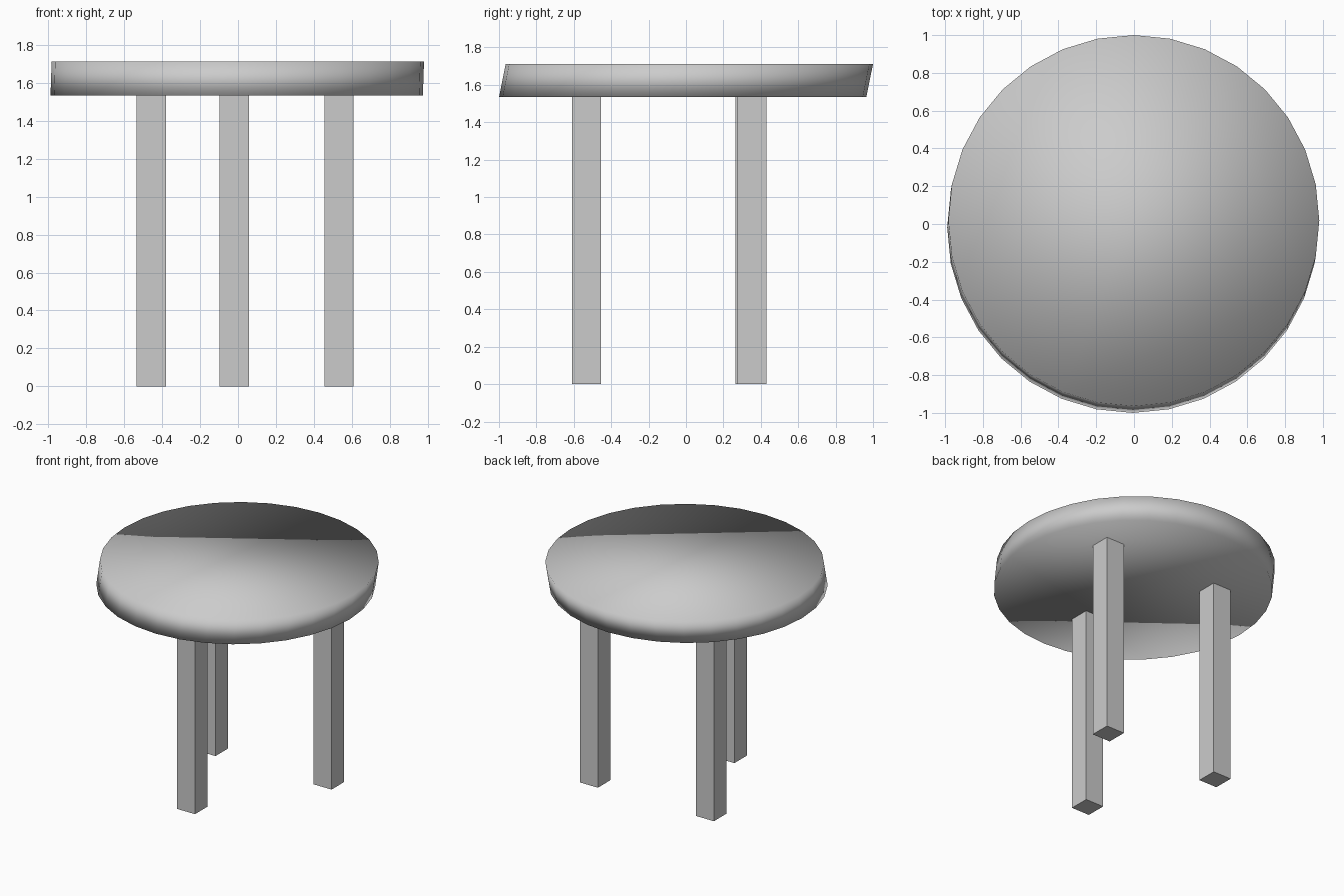
import bpy, bmesh
from mathutils import Matrix, Vector

if "Cube" in bpy.data.objects:
    bpy.data.objects.remove(bpy.data.objects["Cube"])

SEAT_BOTTOM, SEAT_TOP = 1.534, 1.712


def make_object(name, bm, smooth=False):
    mesh = bpy.data.meshes.new(name)
    bmesh.ops.recalc_face_normals(bm, faces=bm.faces)
    for face in bm.faces:
        face.smooth = smooth
    bm.to_mesh(mesh)
    bm.free()
    obj = bpy.data.objects.new(name, mesh)
    bpy.context.collection.objects.link(obj)
    return obj


def make_leg(name, x, y, width=0.155):
    bm = bmesh.new()
    size = Matrix.Diagonal((width, width, SEAT_BOTTOM, 1))
    bmesh.ops.create_cube(bm, size=1, matrix=Matrix.Translation((x, y, SEAT_BOTTOM / 2)) @ size)
    return make_object(name, bm)


# Seat: 32-sided disc, slightly sheared so its rim leans to the back
bm = bmesh.new()
bmesh.ops.create_cone(bm, cap_ends=True, segments=32, radius1=0.982, radius2=0.982,
                      depth=SEAT_TOP - SEAT_BOTTOM,
                      matrix=Matrix.Translation((-0.004, 0, (SEAT_TOP + SEAT_BOTTOM) / 2)))
for v in bm.verts:
    side = 1 if v.co.z > (SEAT_TOP + SEAT_BOTTOM) / 2 else -1
    v.co += Vector((0.003, 0.018, 0)) * side
make_object("seat", bm, smooth=True)

# Three square legs
make_leg("front_leg", -0.02, -0.533)
make_leg("back_right_leg", 0.533, 0.354)
make_leg("back_left_leg", -0.457, 0.343)
